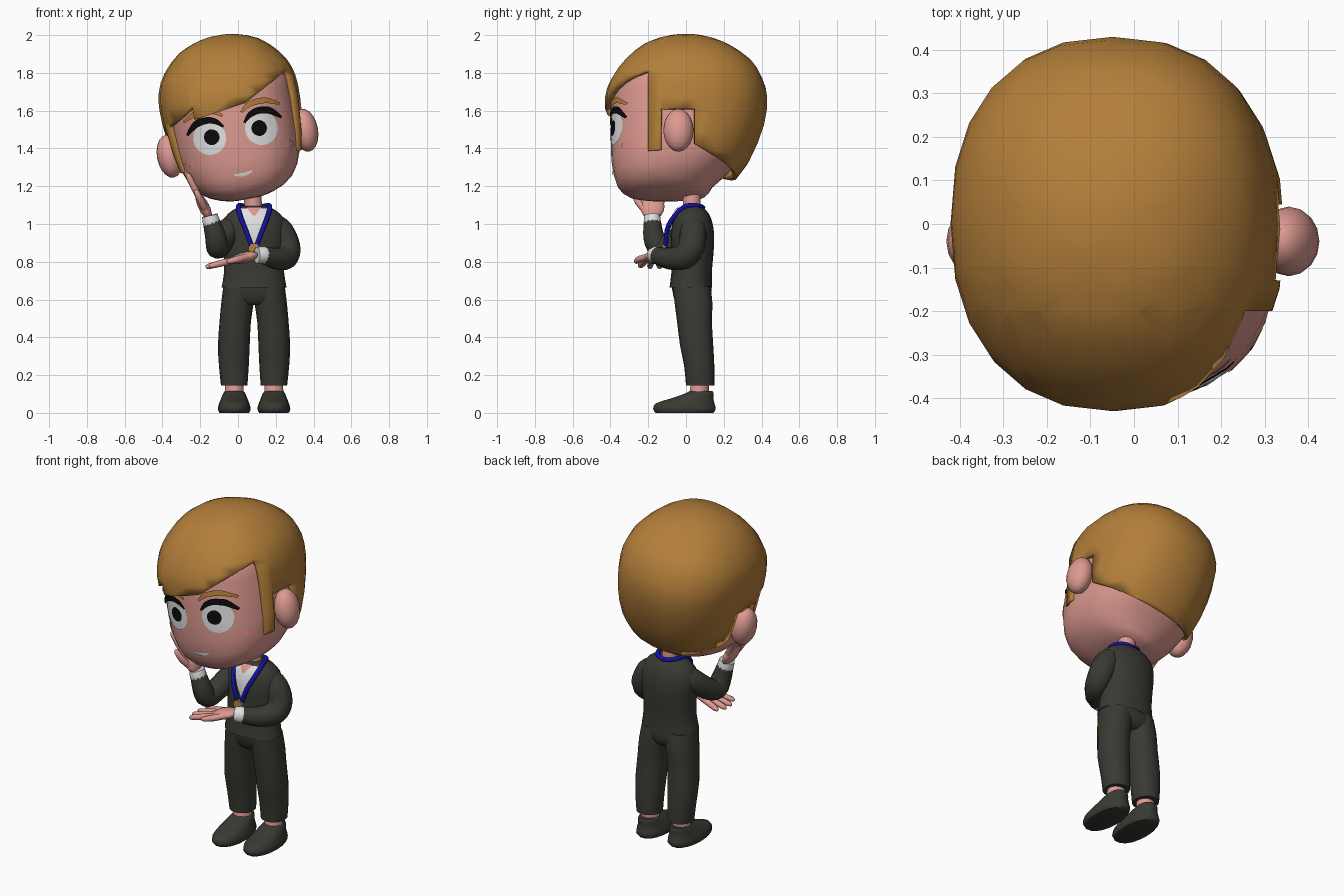
import bpy, bmesh, math
from mathutils import Vector, Matrix
from mathutils.bvhtree import BVHTree

cube = bpy.data.objects.get("Cube")
if cube:
    bpy.data.objects.remove(cube, do_unlink=True)


def material(name, r, g, b):
    m = bpy.data.materials.new(name)
    m.use_nodes = True
    m.diffuse_color = (r, g, b, 1)
    for node in m.node_tree.nodes:
        if node.type == 'BSDF_PRINCIPLED':
            node.inputs["Base Color"].default_value = (r, g, b, 1)
    return m


SKIN = material("skin", .72, .32, .28)
BLUSH = material("blush", .76, .29, .26)
HAIR = material("brown hair", .45, .21, .042)
SUIT = material("charcoal cloth", .042, .042, .034)
WHITE = material("white", .75, .75, .75)
BLACK = material("black", .003, .003, .003)
BLUE = material("blue ribbon", .006, .006, .36)
GOLD = material("gold", .45, .23, .05)

# Tilted head frame
HEAD = Matrix.Translation((-.03, 0, 1.57)) @ Matrix.Rotation(-.19, 4, 'Y')
WORLD = Matrix()


def finish(bm, name, mat, frame=WORLD, fix=True, angle=50):
    if fix:
        bmesh.ops.recalc_face_normals(bm, faces=bm.faces)
    me = bpy.data.meshes.new(name)
    bm.to_mesh(me)
    bm.free()
    me.shade_smooth()
    me.set_sharp_from_angle(angle=math.radians(angle))
    me.materials.append(mat)
    ob = bpy.data.objects.new(name, me)
    bpy.context.collection.objects.link(ob)
    ob.matrix_world = frame
    return ob


def resample(rows, k):
    """Catmull-Rom interpolation of tuples."""
    rows = [Vector(r) for r in rows]
    out = []
    for i in range(len(rows) - 1):
        a, b, c, d = rows[max(i - 1, 0)], rows[i], rows[i + 1], rows[min(i + 2, len(rows) - 1)]
        for j in range(k):
            t = j / k
            out.append(b + (c - a) * (t / 2) + (a * 2 - b * 5 + c * 4 - d) * (t * t / 2)
                       + (b * 3 - a - c * 3 + d) * (t ** 3 / 2))
    return out + [rows[-1]]


def skin_rings(rings):
    bm = bmesh.new()
    vs = [[bm.verts.new(p) for p in ring] for ring in rings]
    n = len(vs[0])
    for a, b in zip(vs, vs[1:]):
        for i in range(n):
            bm.faces.new((a[i], a[(i + 1) % n], b[(i + 1) % n], b[i]))
    bm.faces.new(vs[0][::-1])
    bm.faces.new(vs[-1])
    bmesh.ops.recalc_face_normals(bm, faces=bm.faces)
    return bm


def stack(rows, n=20, e=2.2, k=2):
    """Rounded sections stacked along z: (z, cx, cy, rx, ry)."""
    def power(v):
        return math.copysign(abs(v) ** (2 / e), v)
    rings = []
    for z, cx, cy, rx, ry in resample(rows, k):
        angles = [math.tau * i / n for i in range(n)]
        rings.append([(cx + rx * power(math.cos(a)), cy + ry * power(math.sin(a)), z) for a in angles])
    return skin_rings(rings)


def tube(name, rows, mat, n=12, k=3):
    """Round tube through (x, y, z, radius)."""
    pts = resample(rows, k)
    pos = [p.to_3d() for p in pts]
    rings, prev, side = [], None, None
    for i, p in enumerate(pos):
        t = (pos[min(i + 1, len(pos) - 1)] - pos[max(i - 1, 0)]).normalized()
        if prev is None:
            side = t.orthogonal().normalized()
        else:
            side = prev.rotation_difference(t) @ side
        prev, up = t, t.cross(side)
        rings.append([p + (side * math.cos(a) + up * math.sin(a)) * pts[i][3]
                      for a in (math.tau * j / n for j in range(n))])
    return finish(skin_rings(rings), name, mat)


def ball(name, matrix, mat, frame=WORLD):
    bm = bmesh.new()
    bmesh.ops.create_uvsphere(bm, u_segments=16, v_segments=10, radius=1, matrix=matrix)
    return finish(bm, name, mat, frame)


def surface(ob):
    me = ob.data
    return BVHTree.FromPolygons([v.co for v in me.vertices], [p.vertices for p in me.polygons])


def project(tree, u, w, lift):
    hit, normal, _, _ = tree.ray_cast(Vector((u, -2, w)), Vector((0, 1, 0)))
    if hit is None:
        hit, normal, _, _ = tree.find_nearest(Vector((u, 0, w)))
    return hit + normal * lift


def disc(name, tree, mat, u, w, ru, rw, lift, frame, n=20, layers=4):
    """Thin oval plate laid on a surface."""
    bm = bmesh.new()
    mid = bm.verts.new(project(tree, u, w, lift))
    inner = None
    for r in range(1, layers + 1):
        f = r / layers
        ring = [bm.verts.new(project(tree, u + ru * f * math.cos(math.tau * i / n),
                                     w + rw * f * math.sin(math.tau * i / n), lift)) for i in range(n)]
        for i in range(n):
            j = (i + 1) % n
            bm.faces.new((inner[i], ring[i], ring[j], inner[j]) if inner else (mid, ring[i], ring[j]))
        inner = ring
    return finish(bm, name, mat, frame, fix=False)


def strip(name, tree, mat, rows, lift, frame, cols=5):
    """Thin tapering band laid on a surface: (u, w, width)."""
    pts = resample(rows, 4)
    bm, last = bmesh.new(), None
    for i, p in enumerate(pts):
        t = (pts[min(i + 1, len(pts) - 1)] - pts[max(i - 1, 0)]).to_2d().normalized()
        offs = [(c / (cols - 1) - .5) * p[2] for c in range(cols)]
        line = [bm.verts.new(project(tree, p[0] - t.y * o, p[1] + t.x * o, lift)) for o in offs]
        if last:
            for c in range(cols - 1):
                bm.faces.new((last[c], line[c], line[c + 1], last[c + 1]))
        last = line
    return finish(bm, name, mat, frame, fix=False)


# Head
head = finish(stack([(-.445, 0, -.12, .06, .09), (-.43, 0, -.1, .14, .2), (-.37, 0, -.11, .25, .255),
                     (-.24, 0, -.06, .318, .335), (-.05, 0, -.018, .34, .378), (.1, 0, 0, .345, .39),
                     (.2, 0, 0, .33, .36), (.34, 0, 0, .2, .22), (.39, 0, 0, .05, .05)], 28, 2.4),
              "head", SKIN, HEAD)
face = surface(head)

# Hair shell, trimmed along the fringe, sideburns, ears and nape
FRINGE = [(.08, .055, .53), (-.35, 0, .13), (-.312, .02, .58)]
bm = stack([(-.36, 0, -.06, .26, .3), (-.24, 0, -.035, .335, .37), (-.05, 0, -.005, .365, .417),
            (.1, 0, 0, .373, .43), (.2, 0, .005, .358, .4), (.29, 0, .01, .31, .34),
            (.38, 0, 0, .215, .225), (.425, 0, 0, .1, .1), (.435, 0, 0, .03, .03)], 24, 2.3)


def cut(co, no, zone):
    faces = [f for f in bm.faces if zone(f.calc_center_median().y)]
    geom = set(faces)
    for f in faces:
        geom.update(f.verts)
        geom.update(f.edges)
    bmesh.ops.bisect_plane(bm, geom=list(geom), plane_co=co, plane_no=no, dist=1e-5)


for y in (-.2, -.13, .045):
    cut((0, y, 0), (0, 1, 0), lambda y: True)
cut((-.2, 0, 0), (1, 0, 0), lambda y: y < -.2)
for u, w, slope in FRINGE:
    cut((u, 0, w), (-slope, 0, 1), lambda y: y < -.2)
cut((0, 0, -.245), (0, 0, 1), lambda y: -.2 < y < -.13)
cut((0, 0, -.03), (0, 0, 1), lambda y: -.13 < y < .045)
cut((0, .05, -.215), (0, .525, 1), lambda y: y > .045)


def is_hair(c):
    if c.y < -.2:
        a, b, notch = (w + s * (c.x - u) for u, w, s in FRINGE)
        return c.z > (max(a, b) if c.x > -.2 else notch)
    if c.y < -.13:
        return c.z > -.245
    if c.y < .045:
        return c.z > -.03
    return c.z > -.215 - .525 * (c.y - .05)


bmesh.ops.delete(bm, geom=[f for f in bm.faces if not is_hair(f.calc_center_median())], context='FACES')
hair = finish(bm, "hair", HAIR, HEAD, fix=False)
shell = hair.modifiers.new("thickness", 'SOLIDIFY')
shell.thickness, shell.offset = .03, -1

# Ears, eyes, brows and cheeks
for s, side in ((1, "left"), (-1, "right")):
    ball(side + "_ear", Matrix.Translation((s * .365, -.04, -.145)) @ Matrix.Diagonal((.068, .08, .115, 1)),
         SKIN, HEAD)
    disc(side + "_eye", face, WHITE, s * .138, -.09, .086, .09, .005, HEAD)
    disc(side + "_pupil", face, BLACK, s * .126, -.088, .04, .042, .009, HEAD)
    disc(side + "_cheek", face, BLUSH, s * .25, -.2, .04, .022, .004, HEAD)
    lash = [(.055, -.045, .012), (.095, -.008, .03), (.14, .004, .036), (.195, -.008, .036), (.245, -.055, .012)]
    brow = [(.05, .012, .012), (.1, .046, .028), (.18, .05, .03), (.25, .018, .012)]
    for part, rows, mat in (("lash", lash, BLACK), ("brow", brow, HAIR)):
        strip(f"{side}_{part}", face, mat, [(s * u, w, d) for u, w, d in rows][::s], .012, HEAD)
strip("mouth", face, WHITE, [(-.048, -.306, .008), (0, -.313, .018), (.048, -.303, .008)], .005, HEAD)

# Neck, jacket and hips
MID = .085
tube("neck", [(.083, .03, 1.04, .055), (.08, .03, 1.11, .048), (.07, .03, 1.22, .05)], SKIN)
jacket = finish(stack([(.665, MID, .025, .172, .112), (.75, MID, .03, .158, .107), (.85, MID, .034, .16, .112),
                       (.95, MID, .034, .168, .115), (1.03, MID, .033, .158, .1), (1.075, MID, .03, .11, .075),
                       (1.095, MID, .03, .07, .05)]), "jacket", SUIT)
chest = surface(jacket)
finish(stack([(.57, MID, .035, .08, .07), (.61, MID, .035, .155, .1), (.69, MID, .028, .165, .106)]), "hips", SUIT)

# Shirt front, open collar, ribbon and medal
strip("shirt_front", chest, WHITE, [(MID, .89, .01), (MID, .99, .08), (MID, 1.08, .14)], .006, WORLD)
strip("open_collar", chest, SKIN, [(MID, 1.04, .01), (MID, 1.083, .08)], .011, WORLD)
for s, side in ((1, "left"), (-1, "right")):
    path = [(0, .09, 1.085), (.055, .07, 1.095), (.083, .0, 1.095), (.072, -.062, 1.04),
            (.045, -.1, .97), (.01, -.107, .875)]
    tube(side + "_ribbon", [(MID + s * x, y, z, .013) for x, y, z in path], BLUE, 8)
tube("medal", [(MID, -.125, .868, .03), (MID, -.105, .868, .03)], GOLD, 16, 1)

# Legs, ankles and shoes
for s, side in ((1, "left"), (-1, "right")):
    x = MID + s * .105
    finish(stack([(z, MID + s * o, cy, rx, ry) for z, o, cy, rx, ry in (
        (.145, .105, .075, .07, .075), (.25, .107, .07, .079, .08), (.36, .107, .056, .084, .088),
        (.48, .1, .045, .083, .092), (.58, .088, .04, .086, .1), (.67, .075, .03, .088, .1))], 16),
        side + "_trouser_leg", SUIT)
    tube(side + "_ankle", [(x, .065, .06, .06), (x, .07, .11, .052), (x, .075, .17, .05)], SKIN)
    finish(stack([(0, x, -.008, .078, .155), (.02, x, -.008, .087, .168), (.05, x, -.005, .08, .158),
                  (.075, x, .03, .07, .117), (.1, x, .068, .06, .08), (.115, x, .08, .05, .062)], 18),
           side + "_shoe", SUIT)

# Arms: one folded across the waist, the other propped up to the cheek
tube("left_sleeve", [(.18, .035, 1.01, .055), (.225, .038, .96, .07), (.26, .03, .88, .07), (.252, -.015, .825, .067),
                     (.2, -.09, .818, .058), (.135, -.155, .835, .046)], SUIT)
tube("right_sleeve", [(0, .035, 1.01, .055), (-.045, .01, .97, .066), (-.09, -.07, .9, .062), (-.108, -.14, .875, .06),
                      (-.118, -.17, .93, .056), (-.14, -.178, 1.01, .046)], SUIT)
tube("left_cuff", [(.15, -.145, .835, .038), (.138, -.152, .835, .047), (.1, -.168, .835, .044)], WHITE)
tube("right_cuff", [(-.137, -.177, .99, .038), (-.14, -.178, 1.005, .047), (-.15, -.18, 1.045, .043)], WHITE)


def hand(side, wrist, tip, across, thumb):
    wrist, across = Vector(wrist), Vector(across)
    along = Vector(tip) - wrist
    size = along.length
    along.normalize()
    across = (across - along * across.dot(along)).normalized()
    flat = along.cross(across)

    def at(a, b, r):
        return (*(wrist + (along * a + across * b) * size), r * size)
    axes = Matrix((along * .27, across * .22, flat * .1)).transposed() * size
    ball(side + "_palm", Matrix.Translation(Vector(at(.24, 0, 0)[:3])) @ axes.to_4x4(), SKIN)
    for i in range(4):
        b = (i - 1.5) * .11
        end = 1 - .06 * abs(i - 1.5)
        tube(f"{side}_finger_{i + 1}", [at(.3, b * .9, .06), at(.6, b * 1.25, .062),
                                        at(end - .06, b * 1.6, .052), at(end, b * 1.65, .015)], SKIN, 8, 2)
    tube(side + "_thumb", [at(.1, thumb * .08, .06), at(.32, thumb * .26, .065), at(.52, thumb * .34, .05),
                           at(.57, thumb * .35, .015)], SKIN, 8, 2)


hand("left", (.1, -.165, .838), (-.18, -.165, .77), (0, 1, 0), -1)
hand("right", (-.15, -.18, 1.03), (-.28, -.17, 1.29), (0, 1, 0), -1)
